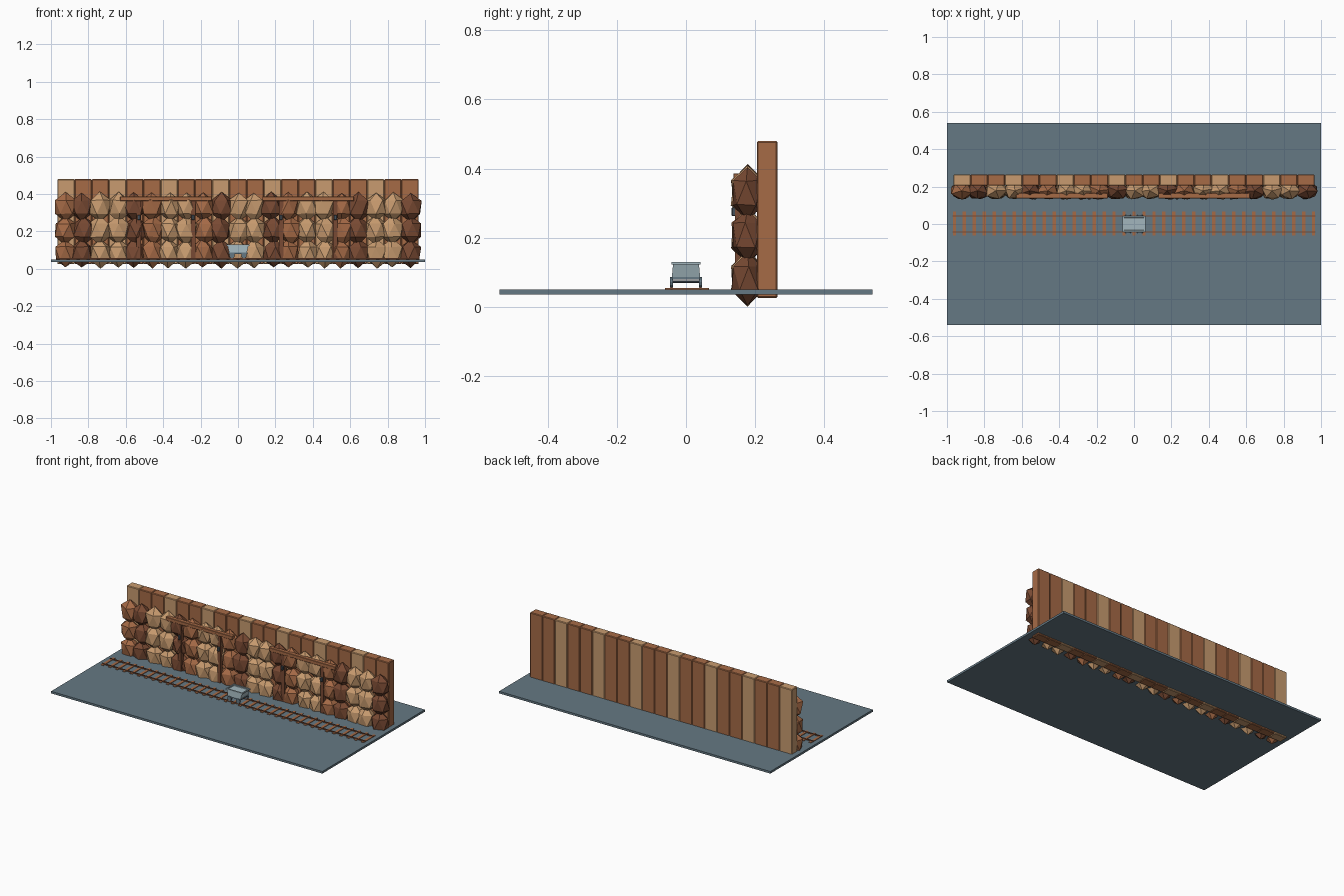
import bpy, bmesh, math, random
from mathutils import Vector

if "Cube" in bpy.data.objects:
    bpy.data.objects.remove(bpy.data.objects["Cube"])

random.seed(7)


def mat(name, rgb):
    m = bpy.data.materials.new(name)
    m.diffuse_color = (*rgb, 1)
    m.use_nodes = True
    m.node_tree.nodes["Principled BSDF"].inputs["Base Color"].default_value = m.diffuse_color
    return m


SLATE = mat("slate", (0.13, 0.19, 0.23))
TAN = mat("tan", (0.58, 0.33, 0.16))
BROWN = mat("brown", (0.38, 0.145, 0.062))
DARK = mat("dark_brown", (0.19, 0.068, 0.033))
STEEL = mat("pale_steel", (0.36, 0.47, 0.51))
IRON = mat("dark_iron", (0.06, 0.08, 0.10))


def finish(bm, name, material):
    bmesh.ops.recalc_face_normals(bm, faces=bm.faces)
    me = bpy.data.meshes.new(name)
    bm.to_mesh(me)
    bm.free()
    me.materials.append(material)
    ob = bpy.data.objects.new(name, me)
    bpy.context.collection.objects.link(ob)
    return ob


def box(name, x, y, z, material, bevel=0):
    """Box from (min, max) ranges."""
    bm = bmesh.new()
    bmesh.ops.create_cube(bm, size=1)
    for v in bm.verts:
        v.co = [r[0] + (c + 0.5) * (r[1] - r[0]) for c, r in zip(v.co, (x, y, z))]
    if bevel:
        bmesh.ops.bevel(bm, geom=bm.edges[:], offset=bevel, segments=1, affect='EDGES')
    return finish(bm, name, material)


def rock(name, x, y, z, size, material):
    """Irregular twenty-sided boulder standing on its point."""
    bm = bmesh.new()
    bmesh.ops.create_icosphere(bm, subdivisions=1, radius=1)
    turn = random.uniform(0, math.tau)
    c, s = math.cos(turn), math.sin(turn)
    for v in bm.verts:
        p = v.co * random.uniform(0.94, 1.1)
        v.co = Vector((x + size[0] * (p.x * c - p.y * s),
                       max(0.128, y + size[1] * (p.x * s + p.y * c)),
                       max(0, z + size[2] * v.co.z * random.uniform(0.92, 1.05))))
    return finish(bm, name, material)


# Ground slab
box("ground_slab", (-1, 1), (-0.54, 0.54), (0.036, 0.05), SLATE)

# Plank wall and the rock face in front of it, column by column
COLUMNS, STEP = 21, 0.092
rock_cycle = (BROWN, DARK, TAN, TAN, DARK, BROWN, TAN, TAN)
for i in range(COLUMNS):
    x = (i - (COLUMNS - 1) / 2) * STEP
    box(f"wall_plank_{i}", (x - STEP / 2, x + STEP / 2), (0.205, 0.265),
        (0.025, 0.48), BROWN if i % 3 else TAN, 0.004)
    for row, z in enumerate((0.082, 0.206, 0.33)):
        rock(f"rock_{row}_{i}", x + random.uniform(-0.008, 0.008), 0.178,
             z, (0.062, 0.05, 0.08), rock_cycle[i % 8])

# Timber mine supports half buried in the rock
for n, cx in enumerate((-0.385, 0.375)):
    box(f"support_beam_{n}", (cx - 0.245, cx + 0.245), (0.137, 0.165),
        (0.362, 0.386), BROWN, 0.002)
    for k in (-1, 1):
        px = cx + k * 0.145
        box(f"support_post_{n}_{k}", (px - 0.012, px + 0.012), (0.142, 0.165),
            (0.05, 0.362), DARK)
        box(f"lamp_{n}_{k}", (px - 0.008, px + 0.008), (0.132, 0.146),
            (0.262, 0.288), IRON, 0.002)

# Railway track
TIES = 37
for i in range(TIES):
    x = -0.96 + 1.92 * i / (TIES - 1)
    box(f"track_tie_{i}", (x - 0.009, x + 0.009), (-0.061, 0.066), (0.048, 0.0535), BROWN)
for k in (-1, 1):
    box(f"rail_{k}", (-0.97, 0.97), (k * 0.042 - 0.003, k * 0.042 + 0.003),
        (0.05, 0.057), DARK)

# Mine cart tub: tapered box with a shallow recessed load
bm = bmesh.new()
bmesh.ops.create_cube(bm, size=1)
for v in bm.verts:
    top = v.co.z > 0
    v.co.x *= 0.114 if top else 0.094
    v.co.y *= 0.074 if top else 0.082
    v.co.z = 0.127 if top else 0.086
bm.normal_update()
lid = [f for f in bm.faces if f.normal.z > 0.9]
bmesh.ops.inset_individual(bm, faces=lid, thickness=0.006, depth=-0.005)
finish(bm, "cart_tub", STEEL)

# Cart rim, chassis, wheels and axles
for k in (-1, 1):
    box(f"rim_side_{k}", (-0.062, 0.062), (k * 0.038 - 0.004, k * 0.038 + 0.004),
        (0.122, 0.13), STEEL)
    box(f"rim_end_{k}", (k * 0.058 - 0.004, k * 0.058 + 0.004), (-0.042, 0.042),
        (0.122, 0.13), STEEL)
box("cart_chassis", (-0.05, 0.05), (-0.04, 0.04), (0.079, 0.086), SLATE)


def cylinder_y(name, x, y, z, r, length, sides, material):
    bm = bmesh.new()
    bmesh.ops.create_cone(bm, cap_ends=True, segments=sides, radius1=r, radius2=r, depth=length)
    for v in bm.verts:
        v.co = (x + v.co.x, y + v.co.z, z + v.co.y)
    return finish(bm, name, material)


for sx in (-1, 1):
    cylinder_y(f"axle_{sx}", sx * 0.032, 0, 0.072, 0.004, 0.08, 8, IRON)
    for sy in (-1, 1):
        cylinder_y(f"wheel_{sx}_{sy}", sx * 0.032, sy * 0.042, 0.071, 0.015, 0.01, 12, SLATE)
